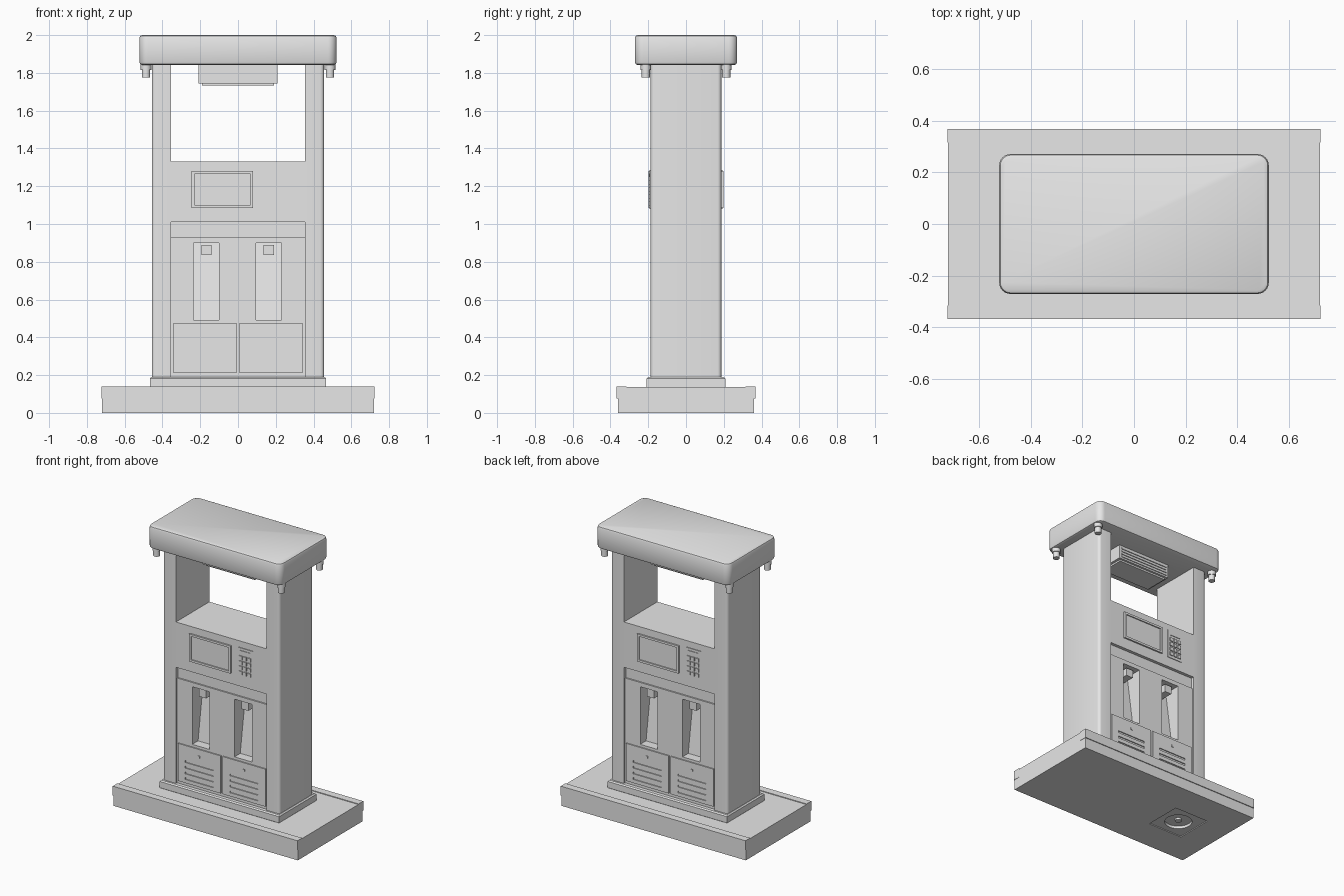
import bpy, bmesh

cube = bpy.data.objects.get("Cube")
if cube:
    bpy.data.objects.remove(cube, do_unlink=True)

grey = bpy.data.materials.new("light_grey")
grey.use_nodes = True
grey.diffuse_color = (0.8, 0.8, 0.8, 1)
grey.node_tree.nodes["Principled BSDF"].inputs["Base Color"].default_value = (0.8, 0.8, 0.8, 1)


def finish(name, bm):
    bmesh.ops.recalc_face_normals(bm, faces=bm.faces)
    mesh = bpy.data.meshes.new(name)
    bm.to_mesh(mesh)
    bm.free()
    mesh.materials.append(grey)
    obj = bpy.data.objects.new(name, mesh)
    bpy.context.collection.objects.link(obj)
    return obj


def prism(name, profile, x0, x1, s=1):
    """Extrude a (y, z) profile along x; s = -1 turns it half round z."""
    bm = bmesh.new()
    face = bm.faces.new([bm.verts.new((x0 * s, y * s, z)) for y, z in profile])
    geom = bmesh.ops.extrude_face_region(bm, geom=[face])["geom"]
    moved = [v for v in geom if isinstance(v, bmesh.types.BMVert)]
    bmesh.ops.translate(bm, verts=moved, vec=((x1 - x0) * s, 0, 0))
    return finish(name, bm)


def box(name, x0, x1, y0, y1, z0, z1, s=1):
    return prism(name, [(y0, z0), (y1, z0), (y1, z1), (y0, z1)], x0, x1, s)


def centred(name, hx, hy, z0, z1):
    return box(name, -hx, hx, -hy, hy, z0, z1)


def cylinder(name, x, y, z0, z1, r, sides):
    bm = bmesh.new()
    bmesh.ops.create_cone(bm, cap_ends=True, segments=sides, radius1=r, radius2=r, depth=z1 - z0)
    bmesh.ops.translate(bm, verts=bm.verts, vec=(x, y, (z0 + z1) / 2))
    return finish(name, bm)


def bevel(obj, width, segments, vertical):
    """Round either the upright edges or the rims of the flat top and bottom."""
    bm = bmesh.new()
    bm.from_mesh(obj.data)
    top = max(v.co.z for v in bm.verts)
    bottom = min(v.co.z for v in bm.verts)

    def chosen(e):
        a, b = (v.co.z for v in e.verts)
        if vertical:
            return abs(a - b) > 0.01
        return abs(a - b) < 1e-5 and (abs(a - top) < 1e-4 or abs(a - bottom) < 1e-4)

    bmesh.ops.bevel(bm, geom=[e for e in bm.edges if chosen(e)], offset=width,
                    segments=segments, profile=0.5, affect='EDGES')
    bm.to_mesh(obj.data)
    bm.free()


def activate(obj):
    bpy.ops.object.select_all(action='DESELECT')
    obj.select_set(True)
    bpy.context.view_layer.objects.active = obj


def cut(obj, cutter):
    activate(obj)
    mod = obj.modifiers.new("cut", 'BOOLEAN')
    mod.operation = 'DIFFERENCE'
    mod.solver = 'EXACT'
    mod.object = cutter
    bpy.ops.object.modifier_apply(modifier=mod.name)
    bpy.data.objects.remove(cutter, do_unlink=True)


def smooth(obj):
    activate(obj)
    bpy.ops.object.shade_smooth_by_angle(angle=0.6)


# Island slab with a recessed round fitting underneath
slab = centred("island_slab", 0.72, 0.361, 0, 0.136)
cut(slab, box("pit", -0.515, -0.245, -0.135, 0.135, -0.1, 0.006))
cut(slab, cylinder("hole", -0.38, 0, -0.1, 0.025, 0.09, 32))
cylinder("fitting_knob", -0.38, 0, 0.012, 0.03, 0.022, 16)
for s in (1, -1):
    box("island_lip", -0.722, 0.722, -0.367, -0.315, 0.075, 0.141, s)

# Plinth
plinth = centred("plinth", 0.467, 0.208, 0.13, 0.19)
bevel(plinth, 0.008, 1, False)

# Cabinet with open window, recessed lower panels and nozzle bays
cabinet = centred("cabinet", 0.456, 0.187, 0.185, 1.85)
bevel(cabinet, 0.02, 4, True)
cut(cabinet, centred("window", 0.354, 0.3, 1.33, 1.95))
BAYS = (-0.1675, 0.1625)
for s in (1, -1):
    cut(cabinet, box("panel_cut", -0.354, 0.354, -0.3, -0.175, 0.19, 0.935, s))
    cut(cabinet, box("band_cut", -0.354, 0.354, -0.3, -0.165, 0.93, 1.01, s))
    for x in BAYS:
        bay = [(-0.3, 0.493), (-0.3, 0.90), (-0.05, 0.90), (-0.11, 0.493)]
        cut(cabinet, prism("bay_cut", bay, x - 0.0675, x + 0.0675, s))
smooth(cabinet)

for s in (1, -1):
    # Nozzle hooks
    for x in BAYS:
        box("nozzle_hook", x - 0.027, x + 0.027, -0.155, -0.04, 0.835, 0.89, s)

    # Service doors with louvre slots and a lock
    for x0 in (-0.342, 0.008):
        door = box("service_door", x0, x0 + 0.334, -0.183, -0.17, 0.21, 0.475, s)
        mid = x0 + 0.167
        for i in range(4):
            z = 0.235 + 0.04 * i
            cut(door, box("slot", mid - 0.11, mid + 0.11, -0.2, -0.176, z, z + 0.014, s))
        box("door_lock", mid - 0.007, mid + 0.007, -0.187, -0.18, 0.415, 0.43, s)

    # Screen in a raised frame
    frame = box("screen_frame", -0.245, 0.08, -0.198, -0.18, 1.085, 1.28, s)
    cut(frame, box("screen_cut", -0.23, 0.065, -0.3, -0.19, 1.10, 1.265, s))

    # Keypad with a small readout and twelve keys
    box("keypad_plate", 0.13, 0.25, -0.192, -0.18, 1.08, 1.285, s)
    box("keypad_readout", 0.15, 0.23, -0.196, -0.19, 1.25, 1.268, s)
    for row in range(4):
        for col in range(3):
            x, z = 0.145 + 0.033 * col, 1.098 + 0.036 * row
            box("key", x, x + 0.025, -0.199, -0.19, z, z + 0.025, s)

    # Fins on the lamp housing
    for i in range(4):
        z = 1.757 + 0.02 * i
        box("lamp_fin", -0.19, 0.19, -0.106, -0.095, z, z + 0.01, s)

# Lamp housing below the canopy
centred("lamp_housing", 0.208, 0.1, 1.745, 1.85)
centred("lamp_lens", 0.19, 0.085, 1.733, 1.75)

# Canopy with rounded corners and softened rims
canopy = centred("canopy", 0.522, 0.271, 1.842, 2.0)
bevel(canopy, 0.045, 6, True)
bevel(canopy, 0.015, 2, False)
smooth(canopy)

# Hose fittings at the four canopy corners
for sx in (1, -1):
    for sy in (1, -1):
        x, y = 0.487 * sx, 0.213 * sy
        smooth(cylinder("hose_collar", x, y, 1.815, 1.85, 0.028, 16))
        smooth(cylinder("hose_outlet", x, y, 1.775, 1.82, 0.022, 16))
